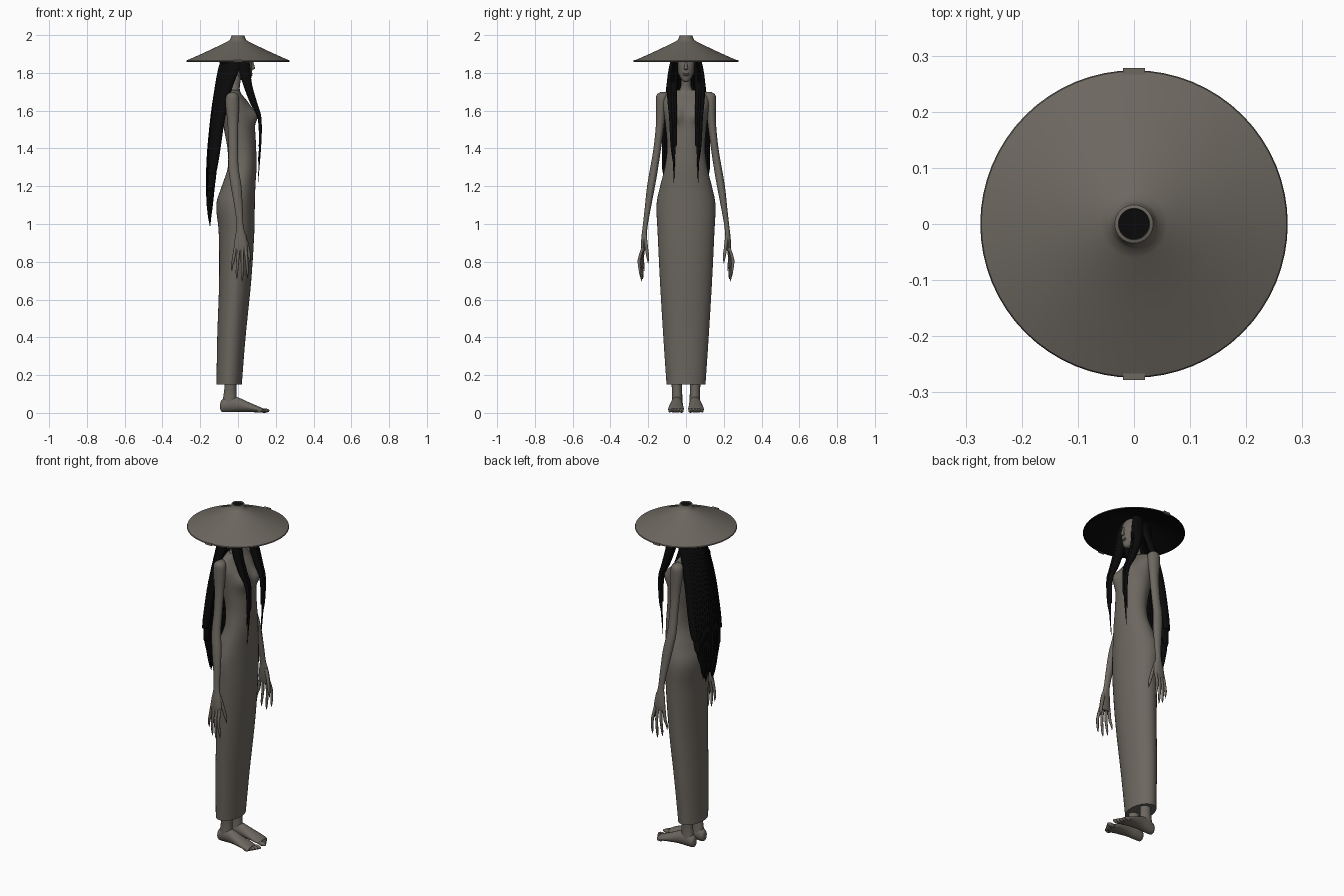
import bpy, bmesh, math, random
from mathutils import Vector

random.seed(4)

def material(name, rgb):
    m = bpy.data.materials.new(name)
    m.diffuse_color = (*rgb, 1)
    return m

STONE = material("warm grey", (0.15, 0.135, 0.115))
BLACK = material("hair black", (0.003, 0.003, 0.003))

def finish(name, bm, mats, angle=50):
    bmesh.ops.recalc_face_normals(bm, faces=bm.faces)
    me = bpy.data.meshes.new(name)
    bm.to_mesh(me)
    bm.free()
    ob = bpy.data.objects.new(name, me)
    bpy.context.collection.objects.link(ob)
    for m in mats:
        me.materials.append(m)
    bpy.ops.object.select_all(action='DESELECT')
    bpy.context.view_layer.objects.active = ob
    ob.select_set(True)
    bpy.ops.object.shade_smooth_by_angle(angle=math.radians(angle))
    return ob

def smooth_keys(keys, steps):
    """Catmull-Rom through the section keys."""
    out, n = [], len(keys)
    for i in range(n - 1):
        p0, p1, p2, p3 = (keys[max(0, min(n - 1, i + k))] for k in (-1, 0, 1, 2))
        for s in range(steps):
            t = s / steps
            out.append([0.5 * (2 * b + (c - a) * t + (2 * a - 5 * b + 4 * c - d) * t * t
                        + (3 * b - a - 3 * c + d) * t ** 3) for a, b, c, d in zip(p0, p1, p2, p3)])
    return out + [list(keys[-1])]

def loft(name, keys, mat, sides=16, steps=4, axis='Z', shape=None):
    """Skin elliptical sections (x, y, z, half size 1, half size 2)."""
    bm, rings = bmesh.new(), []
    for x, y, z, a, b in smooth_keys(keys, steps):
        a, b = max(a, 0.0008), max(b, 0.0008)
        ring = []
        for i in range(sides):
            t = math.tau * i / sides
            u, v = a * math.cos(t), b * math.sin(t)
            p = Vector((x + u, y + v, z)) if axis == 'Z' else Vector((x, y + u, z + v))
            ring.append(bm.verts.new(shape(p, t) if shape else p))
        rings.append(ring)
    for r, q in zip(rings, rings[1:]):
        for i in range(sides):
            j = (i + 1) % sides
            bm.faces.new((r[i], r[j], q[j], q[i]))
    bm.faces.new(rings[0])
    bm.faces.new(rings[-1])
    return finish(name, bm, [mat])

def ball(name, loc, size, mat, seg=24):
    bm = bmesh.new()
    bmesh.ops.create_uvsphere(bm, u_segments=seg, v_segments=seg // 2, radius=1)
    for v in bm.verts:
        v.co = Vector(loc) + Vector(v.co[k] * size[k] for k in range(3))
    return finish(name, bm, [mat])

# Long dress and torso, with a soft bust
def bust(p, t):
    if math.cos(t) > 0:
        g = math.exp(-((p.z - 1.575) / 0.045) ** 2 - ((abs(p.y) - 0.055) / 0.04) ** 2)
        p.x += 0.034 * g
    return p

loft("dress", [
    (-0.047, 0, 0.15, 0.067, 0.103), (-0.035, 0, 0.40, 0.075, 0.120),
    (-0.015, 0, 0.70, 0.085, 0.138), (-0.008, 0, 0.95, 0.094, 0.150),
    (-0.013, 0, 1.10, 0.102, 0.156), (0.003, 0, 1.20, 0.089, 0.137),
    (0.022, 0, 1.30, 0.076, 0.112), (0.020, 0, 1.40, 0.076, 0.100),
    (0.008, 0, 1.50, 0.082, 0.106), (-0.002, 0, 1.58, 0.080, 0.116),
    (-0.010, 0, 1.64, 0.066, 0.122), (-0.021, 0, 1.685, 0.042, 0.108),
    (-0.022, 0, 1.71, 0.030, 0.060)], STONE, 40, 5, shape=bust)

# Neckline hem across the chest
loft("neckline", [(-0.008, 0, 1.607, 0.0775, 0.119), (-0.009, 0, 1.612, 0.0765, 0.120)],
     STONE, 40, 1)

# Neck and head
loft("neck", [(-0.022, 0, 1.68, 0.038, 0.060), (-0.018, 0, 1.72, 0.027, 0.030),
              (-0.008, 0, 1.78, 0.026, 0.027), (0.0, 0, 1.84, 0.03, 0.03)], STONE)
loft("head", [(0.048, 0, 1.752, 0.008, 0.010), (0.043, 0, 1.762, 0.024, 0.022),
              (0.026, 0, 1.795, 0.048, 0.040), (0.012, 0, 1.84, 0.064, 0.053),
              (0.004, 0, 1.88, 0.068, 0.058), (-0.002, 0, 1.92, 0.055, 0.048),
              (-0.002, 0, 1.945, 0.015, 0.015)], STONE, 24)
loft("nose", [(0.073, 0, 1.868, 0.005, 0.005), (0.079, 0, 1.835, 0.009, 0.008),
              (0.078, 0, 1.822, 0.011, 0.012), (0.071, 0, 1.816, 0.004, 0.006)], STONE, 10)
for i, z in enumerate((1.789, 1.797)):
    ball(f"lip_{i}", (0.069, 0, z), (0.008, 0.017, 0.005), STONE, 12)

for s, side in ((1, "left"), (-1, "right")):
    # Arm with rounded shoulder, elbow and wrist
    loft(side + "_arm", [
        (-0.030, s * 0.118, 1.698, 0.010, 0.018), (-0.030, s * 0.126, 1.680, 0.032, 0.031),
        (-0.030, s * 0.131, 1.63, 0.036, 0.028), (-0.027, s * 0.137, 1.53, 0.028, 0.022),
        (-0.025, s * 0.152, 1.40, 0.025, 0.020), (-0.024, s * 0.168, 1.30, 0.027, 0.021),
        (-0.010, s * 0.185, 1.20, 0.028, 0.021), (0.004, s * 0.203, 1.08, 0.021, 0.016),
        (0.011, s * 0.216, 0.99, 0.018, 0.013), (0.014, s * 0.222, 0.93, 0.030, 0.014),
        (0.014, s * 0.226, 0.88, 0.036, 0.012), (0.014, s * 0.227, 0.855, 0.030, 0.008)],
        STONE, 16, 4)
    # Four long fingers and a thumb
    for k, (x0, x1, tip) in enumerate(((-0.013, -0.032, 0.75), (0.005, -0.006, 0.71),
                                       (0.023, 0.022, 0.695), (0.039, 0.050, 0.715))):
        y = s * (0.222 + 0.006 * k)
        loft(f"{side}_finger_{k + 1}", [
            (x0, s * 0.226, 0.88, 0.009, 0.009), (x0 * .4 + x1 * .6, y + s * 0.008, 0.81, 0.008, 0.008),
            (x1, y + s * 0.003, tip + 0.03, 0.006, 0.006), (x1, y, tip, 0.001, 0.001)], STONE, 10, 3)
    loft(side + "_thumb", [(0.030, s * 0.218, 0.95, 0.012, 0.010), (0.050, s * 0.210, 0.88, 0.010, 0.009),
                           (0.060, s * 0.203, 0.83, 0.008, 0.008), (0.066, s * 0.200, 0.79, 0.001, 0.001)],
         STONE, 10, 3)

    # Ankle, foot and toes
    loft(side + "_ankle", [(-0.040, s * 0.048, 0.30, 0.036, 0.034), (-0.040, s * 0.048, 0.15, 0.032, 0.028),
                           (-0.042, s * 0.047, 0.10, 0.034, 0.027), (-0.045, s * 0.047, 0.04, 0.040, 0.030)],
         STONE)
    loft(side + "_foot", [
        (-0.094, s * 0.047, 0.035, 0.010, 0.014), (-0.084, s * 0.047, 0.038, 0.024, 0.033),
        (-0.045, s * 0.047, 0.046, 0.030, 0.042), (0.000, s * 0.049, 0.044, 0.032, 0.038),
        (0.060, s * 0.052, 0.030, 0.039, 0.025), (0.105, s * 0.053, 0.019, 0.042, 0.017),
        (0.130, s * 0.052, 0.014, 0.036, 0.010)], STONE, 20, 4, 'X')
    for k in range(5):
        ball(f"{side}_toe_{k + 1}", (0.140 - 0.007 * k, s * (0.024 + 0.0155 * k), 0.012),
             (0.027 - 0.002 * k, 0.011 - 0.0008 * k, 0.012 - 0.0006 * k), STONE, 12)

    # Front locks falling over the chest
    for k, (dy, low) in enumerate(((0, 1.22), (0.014, 1.33), (-0.010, 1.42))):
        loft(f"{side}_front_lock_{k + 1}", [
            (0.015, s * (0.048 + dy * .3), 1.93, 0.030, 0.012), (0.028, s * (0.061 + dy * .6), 1.85, 0.034, 0.017),
            (0.050, s * (0.072 + dy), 1.74, 0.024, 0.017), (0.083, s * (0.071 + dy), 1.64, 0.019, 0.013),
            (0.114, s * (0.066 + dy), 1.56, 0.010, 0.010), (0.117, s * (0.064 + dy * .7), 1.42, 0.006, 0.009),
            (0.106, s * (0.064 + dy * .4), low, 0.001, 0.001)], BLACK, 10, 4)

# Hair cap over the back of the skull
ball("hair_cap", (-0.028, 0, 1.875), (0.074, 0.074, 0.068), BLACK)

# Back hair as a curtain of overlapping strands with ragged ends
N = 15
for i in range(N):
    f = 2 * i / (N - 1) - 1
    c = f * f
    low = 0.99 + 0.24 * c ** 2 + random.uniform(-0.015, 0.05)
    mid = (1.30 + low) / 2
    loft(f"back_hair_{i + 1}", [
        (-0.050 + 0.035 * c, f * 0.055, 1.91, 0.020, 0.012),
        (-0.075 + 0.055 * c, f * 0.078, 1.83, 0.028, 0.013),
        (-0.102 + 0.040 * c, f * 0.094, 1.70, 0.025, 0.014),
        (-0.124 + 0.030 * c, f * 0.108, 1.55, 0.024, 0.015),
        (-0.143 + 0.020 * c, f * 0.114, 1.35, 0.023, 0.015),
        (-0.150 + 0.012 * c, f * 0.108, mid, 0.019, 0.014),
        (-0.150, f * 0.094, low + 0.06, 0.010, 0.011),
        (-0.148, f * 0.090, low, 0.001, 0.002)], BLACK, 10, 4)

# Conical hat: lathe of outer shell, rim and dark lining
profile = [(0.001, 1.992, 1), (0.027, 1.992, 1), (0.028, 1.999, 0), (0.034, 1.997, 0), (0.038, 1.985, 0),
           (0.043, 1.974, 0), (0.060, 1.964, 0), (0.150, 1.920, 0), (0.235, 1.882, 0), (0.272, 1.866, 0),
           (0.274, 1.860, 0), (0.270, 1.858, 1), (0.230, 1.874, 1), (0.150, 1.911, 1), (0.050, 1.960, 1),
           (0.001, 1.972, 1)]
bm, S = bmesh.new(), 64
rings = [[bm.verts.new((r * math.cos(math.tau * i / S), r * math.sin(math.tau * i / S), z))
          for i in range(S)] for r, z, _ in profile]
for k in range(len(rings) - 1):
    for i in range(S):
        j = (i + 1) % S
        face = bm.faces.new((rings[k][i], rings[k][j], rings[k + 1][j], rings[k + 1][i]))
        face.material_index = 1 if profile[k + 1][2] and (profile[k][2] or k > 8) else 0
bm.faces.new(rings[0]).material_index = 1
bm.faces.new(rings[-1]).material_index = 1
finish("conical_hat", bm, [STONE, BLACK], 40)

# Small rim clips on both sides of the hat
for s, side in ((1, "left"), (-1, "right")):
    bm = bmesh.new()
    bmesh.ops.create_cube(bm, size=1)
    for v in bm.verts:
        v.co = Vector((v.co.x * 0.04, s * 0.272 + v.co.y * 0.012, 1.863 + v.co.z * 0.012))
    finish(side + "_rim_clip", bm, [STONE])
